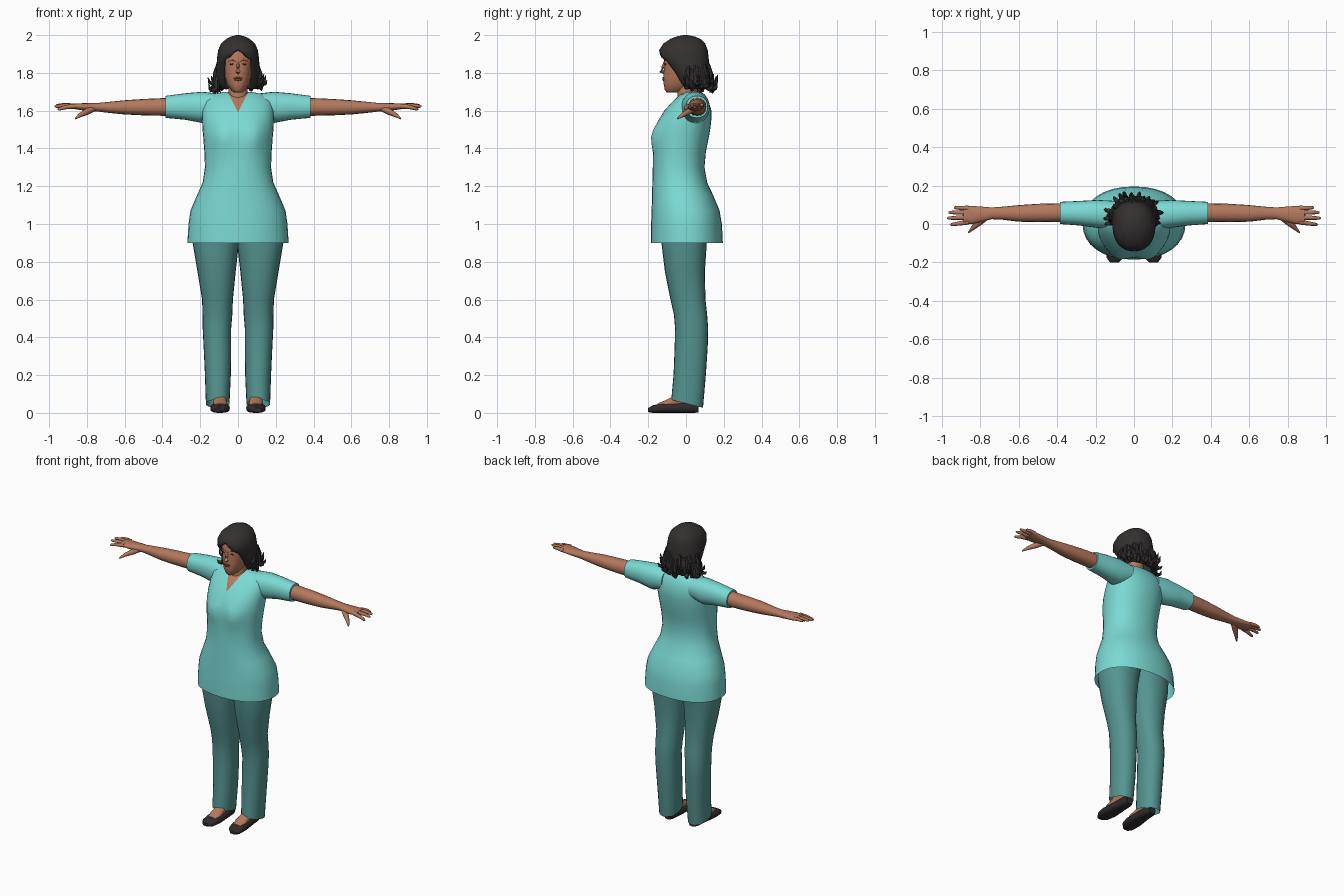
import bpy, bmesh, math, random
from mathutils import Vector

cube = bpy.data.objects.get("Cube")
if cube:
    bpy.data.objects.remove(cube)
random.seed(4)
made = []


def material(name, colour):
    m = bpy.data.materials.new(name)
    m.use_nodes = True
    m.diffuse_color = (*colour, 1)
    bsdf = m.node_tree.nodes["Principled BSDF"]
    bsdf.inputs["Base Color"].default_value = (*colour, 1)
    bsdf.inputs["Roughness"].default_value = 0.8
    return m


SKIN = material("brown skin", (0.46, 0.19, 0.11))
TUNIC = material("light teal cloth", (0.2, 0.7, 0.66))
PANTS = material("dark teal cloth", (0.09, 0.3, 0.28))
HAIR = material("black hair", (0.035, 0.03, 0.03))
SHOE = material("black leather", (0.03, 0.024, 0.026))
LIPS = material("dark lips", (0.3, 0.09, 0.06))


def skin_rings(name, rings, mats, caps=(True, True), edit=None):
    """Join rings of points into a tube and make it an object."""
    bm = bmesh.new()
    loops = [[bm.verts.new(p) for p in ring] for ring in rings]
    n = len(loops[0])
    for a, b in zip(loops, loops[1:]):
        for i in range(n):
            j = (i + 1) % n
            bm.faces.new((a[i], a[j], b[j], b[i]))
    for cap, loop in zip(caps, (loops[0], loops[-1])):
        if cap:
            bm.faces.new(loop)
    bmesh.ops.recalc_face_normals(bm, faces=bm.faces)
    if edit:
        edit(bm)
    mesh = bpy.data.meshes.new(name)
    bm.to_mesh(mesh)
    bm.free()
    for m in mats:
        mesh.materials.append(m)
    obj = bpy.data.objects.new(name, mesh)
    bpy.context.collection.objects.link(obj)
    made.append(obj)
    return obj


def loft(name, axis, boxes, mats, side=1, n=24, power=2.2, **kw):
    """Rounded sections; each box is position, then low/high on the other two axes."""
    b, c = [k for k in range(3) if k != axis]
    rings = []
    for t, b0, b1, c0, c1 in boxes:
        ring = []
        for i in range(n):
            ang = math.tau * i / n
            co, si = math.cos(ang), math.sin(ang)
            p = Vector()
            p[axis] = t
            p[b] = (b0 + b1) / 2 + (b1 - b0) / 2 * math.copysign(abs(co) ** (2 / power), co)
            p[c] = (c0 + c1) / 2 + (c1 - c0) / 2 * math.copysign(abs(si) ** (2 / power), si)
            p.x *= side
            ring.append(p)
        rings.append(ring)
    return skin_rings(name, rings, mats, **kw)


def body(name, sections, mats, **kw):
    """Symmetric upright loft from height, half width, front and back."""
    return loft(name, 2, [(z, -w, w, f, k) for z, w, f, k in sections], mats, **kw)


def tube(name, points, radii, mat, side=1, n=8):
    pts = [Vector((p[0] * side, p[1], p[2])) for p in points]
    rings = []
    for i, (p, r) in enumerate(zip(pts, radii)):
        d = pts[min(i + 1, len(pts) - 1)] - pts[max(i - 1, 0)]
        q = d.to_track_quat("Z", "Y")
        rings.append([p + q @ Vector((r * math.cos(math.tau * k / n),
                                      r * math.sin(math.tau * k / n), 0)) for k in range(n)])
    return skin_rings(name, rings, [mat])


def blob(name, centre, radii, mat):
    x, y, z = centre
    a, b, c = radii
    rows = []
    for k in range(9):
        t = -0.98 + 0.245 * k
        s = math.sqrt(1 - t * t)
        rows.append((z + c * t, x - a * s, x + a * s, y - b * s, y + b * s))
    return loft(name, 2, rows, [mat], n=12, power=2)


def cut_front(bm, planes, low):
    for co, no in planes:
        faces = [f for f in bm.faces if f.calc_center_median().y < 0
                 and f.calc_center_median().z > low]
        geom = list({e for f in faces for e in (*f.edges, *f.verts)}) + faces
        bmesh.ops.bisect_plane(bm, geom=geom, plane_co=co, plane_no=no, dist=1e-5)


# Tunic, with bust shaping and a V neck showing skin
def shape_tunic(bm):
    for v in bm.verts:
        if v.co.y < -0.05:
            u, w = (abs(v.co.x) - 0.085) / 0.05, (v.co.z - 1.46) / 0.07
            v.co.y -= 0.025 * math.exp(-u * u - w * w)
    tip = (0, 0, 1.59)
    cut_front(bm, [(tip, (2, 0, -1)), (tip, (-2, 0, -1))], 1.5)
    for f in bm.faces:
        c = f.calc_center_median()
        if c.y < 0.03 and c.z > 1.59 + 2 * abs(c.x):
            f.material_index = 1


body("tunic", [
    (0.9, 0.268, -0.185, 0.195), (1, 0.262, -0.185, 0.19), (1.07, 0.252, -0.182, 0.178),
    (1.15, 0.218, -0.18, 0.145), (1.22, 0.187, -0.178, 0.112), (1.3, 0.175, -0.176, 0.098),
    (1.38, 0.178, -0.175, 0.105), (1.42, 0.181, -0.174, 0.113), (1.46, 0.184, -0.171, 0.121),
    (1.5, 0.188, -0.165, 0.128), (1.55, 0.19, -0.145, 0.134), (1.6, 0.19, -0.115, 0.135),
    (1.65, 0.18, -0.07, 0.12), (1.685, 0.14, -0.03, 0.1), (1.7, 0.07, 0, 0.08)],
    [TUNIC, SKIN], n=32, caps=(False, True), edit=shape_tunic)


# Trouser hem drops towards the heel
def slant_hem(bm):
    for v in bm.verts:
        if v.co.z < 0.06:
            v.co.z -= 0.25 * v.co.y


for side, tag in ((1, "left_"), (-1, "right_")):
    loft(tag + "sleeve", 0, [
        (0.1, -0.03, 0.12, 1.56, 1.69), (0.19, -0.02, 0.125, 1.535, 1.7),
        (0.28, -0.008, 0.12, 1.552, 1.692), (0.385, 0, 0.115, 1.562, 1.678)], [TUNIC], side)
    loft(tag + "arm", 0, [
        (0.36, 0.012, 0.108, 1.572, 1.668), (0.5, 0.01, 0.105, 1.575, 1.662),
        (0.6, 0.012, 0.098, 1.58, 1.655), (0.68, 0.022, 0.09, 1.588, 1.647),
        (0.74, 0.025, 0.086, 1.595, 1.641), (0.79, 0.012, 0.09, 1.598, 1.64),
        (0.84, 0, 0.094, 1.604, 1.639), (0.885, 0.002, 0.092, 1.612, 1.638)], [SKIN], side, n=16)
    # Fingers fan out from the palm, thumb points forward and down
    for name, y, tip in (("index", 0.01, (0.955, -0.004, 1.607)),
                         ("middle", 0.035, (0.972, 0.03, 1.622)),
                         ("ring", 0.06, (0.965, 0.06, 1.628)),
                         ("little", 0.082, (0.935, 0.085, 1.626))):
        base = Vector((0.86, y, 1.624))
        tip = Vector(tip)
        mid = base.lerp(tip, 0.55) + Vector((0, 0, 0.004))
        tube(tag + name + "_finger", [base, mid, base.lerp(tip, 0.92), tip],
             [0.013, 0.011, 0.008, 0.003], SKIN, side)
    tube(tag + "thumb", [(0.76, 0.045, 1.615), (0.8, 0.012, 1.595), (0.835, -0.018, 1.577),
                         (0.86, -0.045, 1.558)], [0.018, 0.018, 0.012, 0.004], SKIN, side)

    loft(tag + "trouser_leg", 2, [
        (0.05, 0.045, 0.17, -0.078, 0.09), (0.2, 0.038, 0.175, -0.066, 0.105),
        (0.35, 0.036, 0.182, -0.06, 0.115), (0.45, 0.036, 0.187, -0.058, 0.117),
        (0.52, 0.03, 0.188, -0.064, 0.112), (0.6, 0.027, 0.19, -0.082, 0.103),
        (0.75, 0.012, 0.215, -0.112, 0.1), (0.9, -0.005, 0.24, -0.13, 0.11),
        (1, -0.02, 0.24, -0.13, 0.12)], [PANTS], side, caps=(False, True), edit=slant_hem)
    loft(tag + "foot", 1, [
        (-0.15, 0.068, 0.12, 0.03, 0.05), (-0.11, 0.056, 0.132, 0.03, 0.066),
        (-0.06, 0.06, 0.13, 0.03, 0.092), (-0.01, 0.062, 0.126, 0.03, 0.14),
        (0.045, 0.065, 0.12, 0.03, 0.14)], [SKIN], side, n=16)
    loft(tag + "shoe", 1, [
        (-0.2, 0.08, 0.125, 0.004, 0.026), (-0.175, 0.055, 0.142, 0, 0.041),
        (-0.12, 0.043, 0.147, 0, 0.05), (-0.06, 0.047, 0.139, 0, 0.05),
        (0, 0.052, 0.131, 0, 0.055), (0.045, 0.055, 0.127, 0, 0.058),
        (0.066, 0.066, 0.116, 0.003, 0.05)], [SHOE], side, n=16, power=2.8)

# Neck and head
body("neck", [(1.6, 0.06, -0.06, 0.06), (1.68, 0.052, -0.045, 0.06),
              (1.78, 0.05, -0.05, 0.06)], [SKIN])
head = body("head", [
    (1.695, 0.02, -0.1, -0.04), (1.708, 0.036, -0.112, 0.01), (1.74, 0.058, -0.118, 0.05),
    (1.78, 0.07, -0.12, 0.08), (1.84, 0.079, -0.116, 0.095), (1.9, 0.079, -0.118, 0.1),
    (1.95, 0.06, -0.09, 0.08), (1.975, 0.02, -0.04, 0.03)], [SKIN], n=32)
bpy.context.view_layer.update()


# Face details sit on the head surface
def on_face(x, z):
    return head.ray_cast(Vector((x, -1, z)), Vector((0, 1, 0)))[1]


tube("nose", [(0, -0.112, 1.86), (0, -0.122, 1.83), (0, -0.13, 1.808), (0, -0.114, 1.798)],
     [0.005, 0.009, 0.013, 0.006], SKIN)
blob("upper_lip", on_face(0, 1.773), (0.024, 0.006, 0.005), LIPS)
blob("lower_lip", on_face(0, 1.764), (0.02, 0.007, 0.006), LIPS)
for side, tag in ((1, "left_"), (-1, "right_")):
    blob(tag + "eye", on_face(side * 0.032, 1.846), (0.013, 0.004, 0.005), HAIR)
    tube(tag + "eyebrow", [on_face(side * x, z) for x, z in
                           ((0.014, 1.862), (0.032, 1.868), (0.05, 1.862))],
         [0.002, 0.003, 0.001], LIPS)


# Parted hair, opened around the face
def open_face(bm):
    peak = (0, 0, 1.928)
    cut_front(bm, [(peak, (0.9, 0, 1)), (peak, (-0.9, 0, 1)),
                   ((0.074, 0, 0), (1, 0, 0)), ((-0.074, 0, 0), (1, 0, 0))], 1.6)
    hole = []
    for f in bm.faces:
        c = f.calc_center_median()
        if c.y < 0 and abs(c.x) < 0.074 and c.z < 1.928 - 0.9 * abs(c.x):
            hole.append(f)
    bmesh.ops.delete(bm, geom=hole, context="FACES")


hair = body("hair", [
    (1.715, 0.1, -0.02, 0.11), (1.75, 0.112, -0.045, 0.122), (1.8, 0.116, -0.075, 0.125),
    (1.85, 0.113, -0.118, 0.122), (1.88, 0.111, -0.142, 0.12), (1.92, 0.105, -0.143, 0.115),
    (1.955, 0.09, -0.12, 0.102), (1.98, 0.062, -0.083, 0.077), (1.993, 0.035, -0.05, 0.045),
    (2, 0.01, -0.015, 0.01)], [HAIR], n=32, caps=(False, True), edit=open_face)
shell = hair.modifiers.new("thickness", "SOLIDIFY")
shell.thickness = 0.015

# Flicked curls around the sides and back
for i in range(34):
    ang = math.radians(-18 + 216 * i / 33 + random.uniform(-4, 4))
    out = random.uniform(0.015, 0.05)
    low = random.uniform(1.7, 1.75)

    def around(extra, z):
        return (math.cos(ang) * (0.105 + extra), 0.035 + math.sin(ang) * (0.085 + extra), z)

    lift = random.uniform(0, 0.045)
    tube(f"curl_{i + 1}", [around(0, low + 0.1), around(0.012, low + 0.05), around(0.012, low + 0.01),
                           around(0.6 * out, low), around(out, low + 0.4 * lift),
                           around(out + 0.008, low + lift + 0.012)],
         [0.01, 0.016, 0.016, 0.013, 0.009, 0.002], HAIR, n=7)

# Smooth shading with crisp hems
bpy.ops.object.select_all(action="DESELECT")
for obj in made:
    obj.select_set(True)
bpy.context.view_layer.objects.active = made[0]
bpy.ops.object.shade_smooth_by_angle(angle=math.radians(50))
